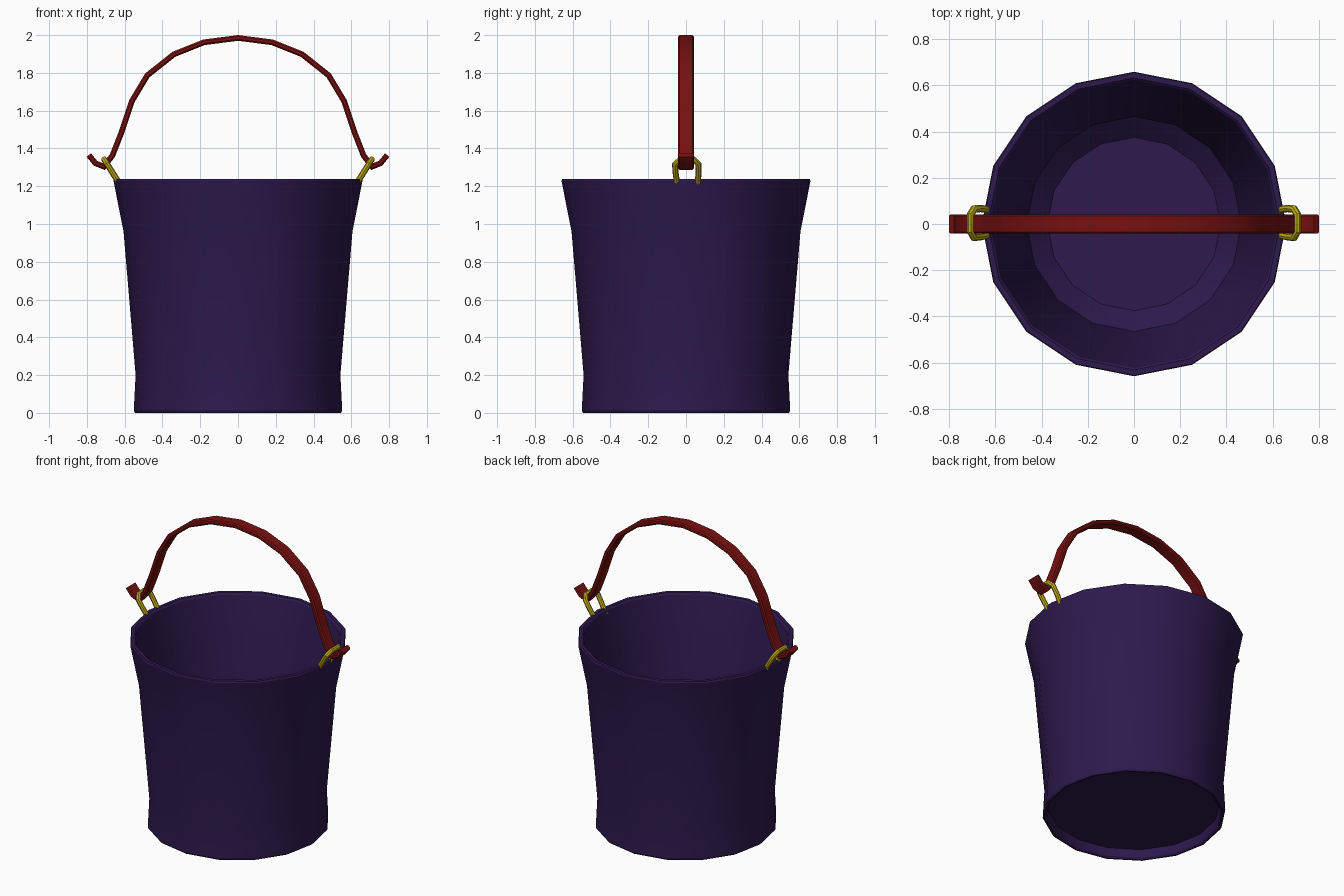
import bpy, bmesh, math
from mathutils import Vector

if "Cube" in bpy.data.objects:
    bpy.data.objects.remove(bpy.data.objects["Cube"])

SIDES = 16


def material(name, rgb):
    m = bpy.data.materials.new(name)
    m.diffuse_color = (*rgb, 1)
    m.use_nodes = True
    m.node_tree.nodes["Principled BSDF"].inputs["Base Color"].default_value = m.diffuse_color
    return m


def finish(name, bm, mat, angle=30):
    bmesh.ops.recalc_face_normals(bm, faces=bm.faces)
    me = bpy.data.meshes.new(name)
    bm.to_mesh(me)
    bm.free()
    ob = bpy.data.objects.new(name, me)
    bpy.context.collection.objects.link(ob)
    me.materials.append(mat)
    bpy.ops.object.select_all(action='DESELECT')
    ob.select_set(True)
    bpy.context.view_layer.objects.active = ob
    bpy.ops.object.shade_smooth_by_angle(angle=math.radians(angle))
    return ob


def bridge(bm, a, b):
    n = len(a)
    for i in range(n):
        bm.faces.new((a[i], a[(i + 1) % n], b[(i + 1) % n], b[i]))


def lathe(name, profile, mat):
    bm = bmesh.new()
    rings = [[bm.verts.new((r * math.cos(2 * math.pi * i / SIDES),
                            r * math.sin(2 * math.pi * i / SIDES), z))
              for i in range(SIDES)] for r, z in profile]
    for a, b in zip(rings, rings[1:]):
        bridge(bm, a, b)
    bm.faces.new(rings[0])
    bm.faces.new(rings[-1])
    return finish(name, bm, mat)


def sweep(name, path, section, side, mat):
    """Sweep a (side, normal) section along a planar path whose plane normal is side."""
    bm = bmesh.new()
    pts = [Vector(p) for p in path]
    side = Vector(side).normalized()
    rings = []
    for i, p in enumerate(pts):
        d0 = (p - pts[max(i - 1, 0)]).normalized()
        d1 = (pts[min(i + 1, len(pts) - 1)] - p).normalized()
        tangent = (d0 + d1).normalized()
        normal = tangent.cross(side).normalized()
        miter = 1 / max(tangent.dot(d1 if d1.length else d0), 0.7)
        rings.append([bm.verts.new(p + side * u + normal * v * miter) for u, v in section])
    for a, b in zip(rings, rings[1:]):
        bridge(bm, a, b)
    bm.faces.new(rings[0])
    bm.faces.new(rings[-1])
    return finish(name, bm, mat, 40)


purple = material("bucket_purple", (0.026, 0.010, 0.075))
red = material("handle_red", (0.19, 0.005, 0.005))
gold = material("ring_gold", (0.52, 0.40, 0.008))

# Bucket: recessed underside, outer wall, rim, inner wall, floor
lathe("bucket", [
    (0.515, 0.06), (0.525, 0.01), (0.535, 0.0), (0.545, 0.0), (0.552, 0.012),
    (0.542, 0.20), (0.606, 0.96), (0.659, 1.228), (0.655, 1.238),
    (0.632, 1.238), (0.622, 1.228), (0.57, 0.96), (0.465, 0.20), (0.375, 0.12)],
    purple)

# Handle: flat bevelled strap with turned-up hook ends
half = [(0.79, 1.365), (0.755, 1.322), (0.71, 1.304), (0.665, 1.362), (0.615, 1.49),
        (0.562, 1.65), (0.48, 1.787), (0.34, 1.898), (0.18, 1.962)]
path = [(-x, 0, z) for x, z in half] + [(0, 0, 1.985)] + [(x, 0, z) for x, z in reversed(half)]
w, t, c = 0.042, 0.015, 0.008
strap = [(-w, -t + c), (-w + c, -t), (w - c, -t), (w, -t + c),
         (w, t - c), (w - c, t), (-w + c, t), (-w, t - c)]
sweep("handle", path, strap, (0, 1, 0), red)

# Rings joining handle and rim: (distance up the slope, y)
loop = [(-0.03, 0.06), (0.05, 0.067), (0.105, 0.065), (0.134, 0.04),
        (0.134, -0.03), (0.105, -0.058), (0.05, -0.055), (-0.03, -0.045)]
tube = [(0.016 * math.cos(k * math.pi / 4), 0.016 * math.sin(k * math.pi / 4)) for k in range(8)]
ux, uz = 0.53, 0.85
for label, s in (("left", -1), ("right", 1)):
    pts = [(s * (0.637 + d * ux), y, 1.228 + d * uz) for d, y in loop]
    sweep(label + "_handle_ring", pts, tube, (s * uz, 0, -ux), gold)
